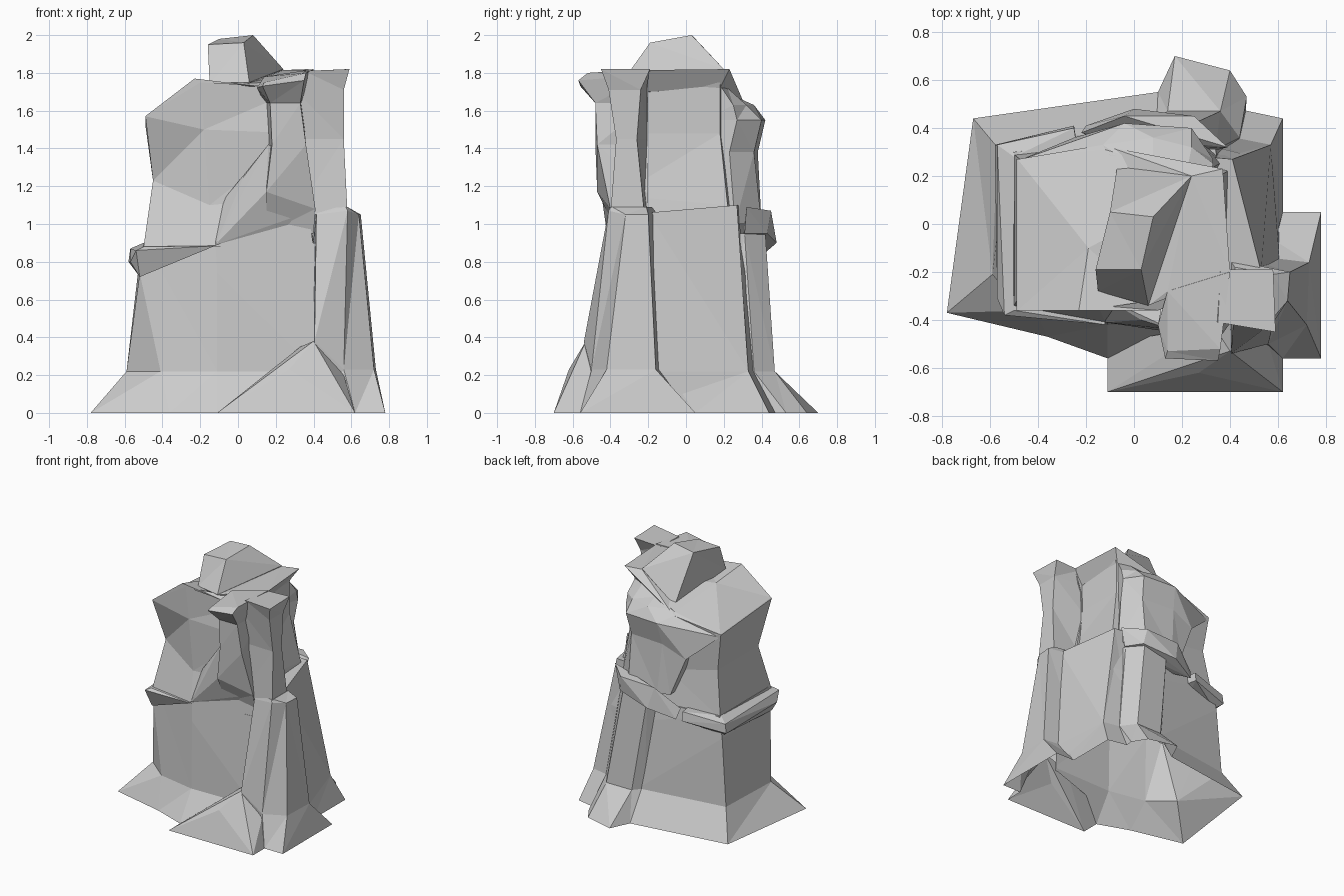
import bpy, bmesh

parts = []


def finish(name, bm):
    bmesh.ops.triangulate(bm, faces=[f for f in bm.faces if len(f.verts) > 3])
    bmesh.ops.recalc_face_normals(bm, faces=bm.faces)
    me = bpy.data.meshes.new(name)
    bm.to_mesh(me)
    bm.free()
    ob = bpy.data.objects.new(name, me)
    bpy.context.collection.objects.link(ob)
    parts.append(ob)


def loft(name, *rings):
    """Join stacked sections. Each is (z, points); a point may override z."""
    bm = bmesh.new()
    loops = [[bm.verts.new((p[0], p[1], p[2] if len(p) > 2 else z)) for p in pts]
             for z, pts in rings]
    n = len(loops[0])
    for a, b in zip(loops, loops[1:]):
        for i in range(n):
            j = (i + 1) % n
            bm.faces.new((a[i], a[j], b[j], b[i]))
    bm.faces.new(loops[0])
    bm.faces.new(loops[-1])
    finish(name, bm)


def chunk(name, *pts):
    """Faceted stone block: convex hull of its corners."""
    bm = bmesh.new()
    for p in pts:
        bm.verts.new(p)
    res = bmesh.ops.convex_hull(bm, input=bm.verts)
    junk = [v for v in res["geom_interior"] if isinstance(v, bmesh.types.BMVert)]
    bmesh.ops.delete(bm, geom=junk, context='VERTS')
    finish(name, bm)


# flared lower body
loft("lower_body",
     (0, [(-.78, -.37), (-.36, -.47), (-.11, -.56), (.5, -.45), (.62, .05), (.62, .44), (.1, .55), (-.67, .44)]),
     (.22, [(-.59, -.21), (-.41, -.36), (-.11, -.42), (.42, -.41), (.58, -.1), (.57, .33), (.12, .42), (-.57, .32)]),
     (.74, [(-.52, -.3), (-.4, -.34), (-.11, -.41), (.42, -.38), (.5, -.15), (.46, .29), (.1, .38), (-.53, .31)]),
     (.9, [(-.5, -.3), (-.42, -.33), (-.12, -.4), (.42, -.37), (.47, -.18), (.41, .27), (.1, .36), (-.5, .3)]))

# belt ledge, tapering towards the front
chunk("left_belt", (-.52, -.32, .72), (-.12, -.42, .885), (-.53, .28, .76),
      (-.57, -.31, .8), (-.54, -.38, .86), (-.58, .33, .8), (-.57, .33, .87),
      (-.5, -.36, .88), (-.5, .28, .9), (-.25, .41, .84), (-.25, .4, .91))
chunk("back_belt", (-.2, .41, .84), (-.22, .38, .92), (0, .48, .9), (-.04, .45, 1.06),
      (.25, .45, 1.07), (.27, .43, .95), (.39, .32, 1.09), (.35, .31, .95), (0, .3, .88))

# leaning upper body with its cut-in shoulder fold
loft("upper_body",
     (.88, [(-.5, -.34), (-.12, -.41), (.4, -.37), (.42, .25), (.1, .36), (-.5, .29)]),
     (1.15, [(-.45, -.25, 1.23), (-.15, -.34, 1.1), (.36, -.36), (.39, .22, 1.1), (-.05, .3), (-.45, .25, 1.23)]),
     (1.48, [(-.49, -.36, 1.57), (-.18, -.35, 1.5), (.33, -.34), (.32, .18), (-.05, .32), (-.49, .27, 1.52)]),
     (1.72, [(-.485, -.36, 1.575), (-.2, -.36, 1.75), (.33, -.3), (.32, .18), (-.13, .33, 1.6), (-.485, .27, 1.525)]),
     (1.78, [(-.23, -.36, 1.77), (.1, -.36, 1.73), (.33, -.28, 1.75), (.33, .18, 1.75),
             (-.12, .31, 1.62), (-.19, -.1, 1.71)]))
chunk("front_fold", (-.12, -.41, .89), (.15, -.45, 1.17), (.03, -.4, 1.25), (.16, -.44, 1.42),
      (.42, -.38, 1.08), (-.12, -.3, .89), (.33, -.3, 1.4), (.4, -.3, .9), (-.1, -.32, 1.1))

# overhanging crown plate beside the head
chunk("crown_plate", (.06, -.34, 1.75), (.14, -.28, 1.775), (.24, .2, 1.815), (.37, .23, 1.82),
      (.4, -.2, 1.815), (.33, -.2, 1.7), (.31, .18, 1.72), (.05, .1, 1.64), (-.1, .32, 1.61))

# head block
loft("head",
     (1.6, [(-.1, -.18), (.05, -.2), (.2, .12), (-.05, .18)]),
     (1.78, [(-.15, -.28, 1.74), (.06, -.34, 1.75), (.24, .2, 1.82), (-.07, .24, 1.63)]),
     (1.96, [(-.16, -.19, 1.95), (.03, -.19, 1.96), (.08, .03, 2.0), (-.1, .05, 1.98)]))

# front pillar with overhanging crown
loft("front_pillar",
     (.95, [(.15, -.36), (.4, -.36), (.38, -.2), (.15, -.2)]),
     (1.17, [(.15, -.47), (.41, -.4, 1.08), (.38, -.2), (.15, -.2)]),
     (1.42, [(.18, -.48), (.36, -.47), (.33, -.2), (.15, -.2)]),
     (1.64, [(.17, -.48), (.33, -.48), (.34, -.2), (.14, -.2)]),
     (1.74, [(.13, -.56, 1.73), (.35, -.57, 1.76), (.39, -.2, 1.79), (.1, -.42, 1.72)]),
     (1.79, [(.14, -.53, 1.75), (.36, -.52, 1.8), (.4, -.2, 1.82), (.14, -.28, 1.78)]))

# side wing above the waist
loft("upper_wing",
     (1.05, [(.3, -.38), (.58, -.4), (.58, -.22), (.3, -.2)]),
     (1.45, [(.3, -.36), (.56, -.37), (.56, -.26), (.3, -.2)]),
     (1.71, [(.3, -.39), (.56, -.41), (.56, -.24), (.3, -.2)]),
     (1.82, [(.35, -.41, 1.81), (.59, -.45), (.58, -.19), (.36, -.19, 1.81)]))

# side wing below the waist
loft("lower_wing",
     (0, [(.4, -.5), (.62, -.56), (.78, -.56), (.78, .05), (.4, .05)]),
     (.23, [(.405, -.54, .38), (.56, -.5), (.72, -.42), (.73, -.16), (.4, -.12)]),
     (1.05, [(.415, -.39), (.58, -.41, 1.07), (.64, -.32), (.65, -.2), (.4, -.15)]),
     (1.09, [(.42, -.38, 1.08), (.57, -.4), (.58, -.39), (.58, -.21), (.42, -.18)]))

# right flank
loft("right_flank",
     (0, [(.3, -.2), (.62, -.2), (.62, .44), (.3, .44)]),
     (.22, [(.3, -.2), (.61, -.2), (.57, .33), (.3, .33)]),
     (1.06, [(.3, -.2), (.53, -.2), (.41, .27, 1.1), (.3, .28, 1.1)]))

# pointed front hem
chunk("front_hem", (-.11, -.7, 0), (.62, -.7, 0), (.27, -.62, .23), (.56, -.5, .2),
      (.4, -.53, .38), (.33, -.42, .35), (.62, -.4, 0), (-.11, -.5, 0))

# back column with flared foot
loft("back_column",
     (0, [(.1, .55), (.17, .7), (.4, .64), (.47, .53), (.45, .25), (.1, .25)]),
     (.22, [(.08, .4), (.14, .47), (.36, .47), (.44, .36), (.42, .2), (.08, .2)]),
     (.95, [(.0, .36), (.04, .42), (.25, .42), (.34, .31), (.36, .2), (.0, .2)]))

# bulging upper back, slanting out to the left shoulder
loft("upper_back",
     (1.0, [(-.13, .38), (-.03, .4), (.22, .4), (.37, .26), (.28, .1), (-.1, .1)]),
     (1.38, [(-.25, .36, 1.3), (-.06, .38), (.22, .36), (.32, .23), (.28, .1), (-.2, .1)]),
     (1.55, [(-.48, .265, 1.5), (-.04, .42), (.24, .4), (.33, .27), (.28, .1), (-.2, .1)]),
     (1.63, [(-.13, .33, 1.6), (.08, .36), (.24, .32), (.33, .25), (.28, .1), (-.13, .1)]),
     (1.72, [(-.1, .29, 1.63), (.08, .27, 1.67), (.22, .22), (.31, .19), (.27, .1), (-.1, .1, 1.66)]))

# carve everything as one stone shell
statue = bpy.data.objects.new("stone_statue", parts[0].data.copy())
bpy.context.collection.objects.link(statue)
for part in parts[1:]:
    m = statue.modifiers.new("join", 'BOOLEAN')
    m.operation, m.solver, m.object = 'UNION', 'EXACT', part
    m.use_self = True
    deps = bpy.context.evaluated_depsgraph_get()
    mesh = bpy.data.meshes.new_from_object(statue.evaluated_get(deps))
    statue.modifiers.clear()
    statue.data = mesh
for part in parts:
    bpy.data.objects.remove(part)

# leave the shell open underneath
bm = bmesh.new()
bm.from_mesh(statue.data)
floor = [f for f in bm.faces if all(v.co.z < .001 for v in f.verts)]
bmesh.ops.delete(bm, geom=floor, context='FACES')
bmesh.ops.dissolve_limit(bm, angle_limit=.03, verts=bm.verts, edges=bm.edges)
bm.to_mesh(statue.data)
bm.free()
